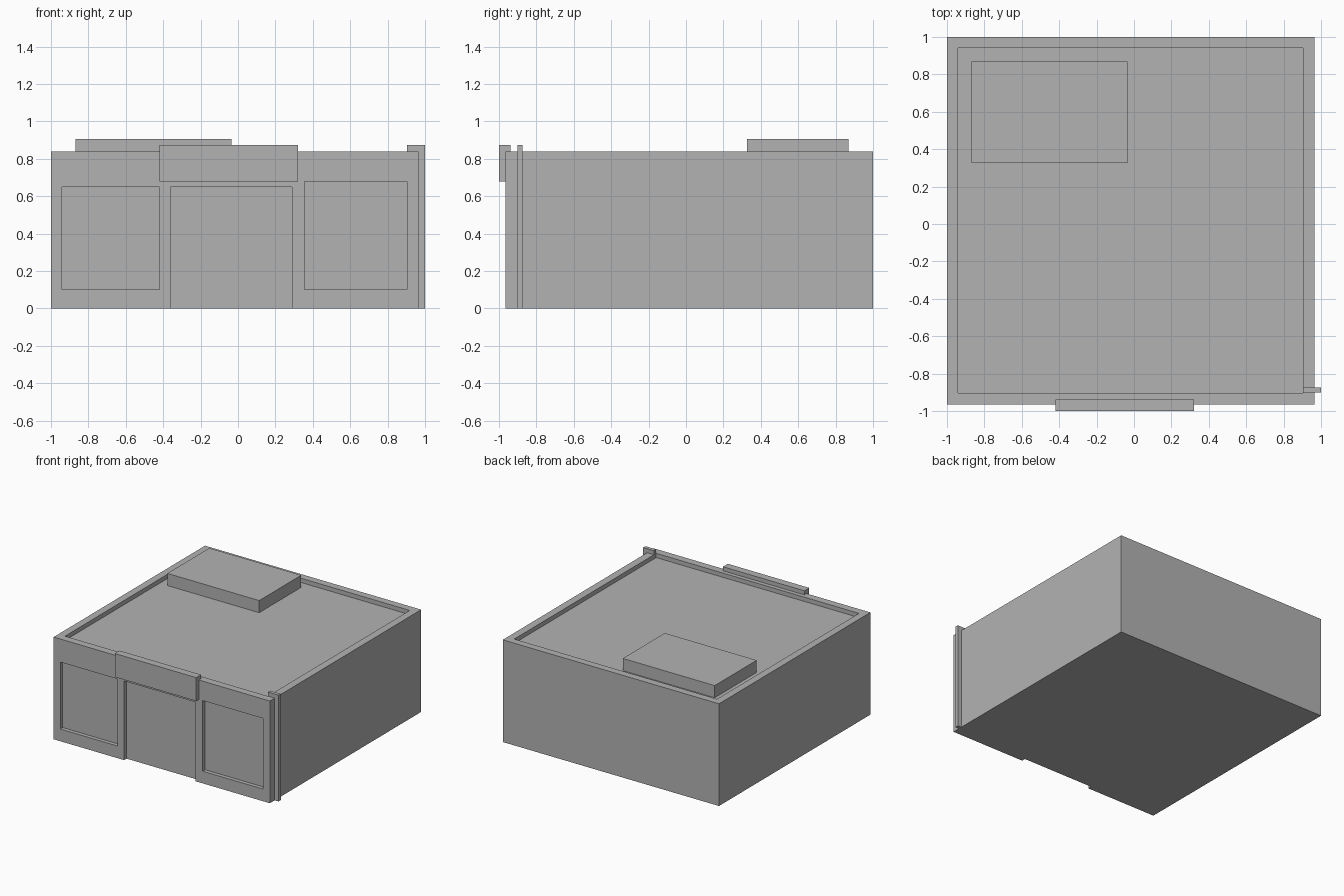
import bpy
import bmesh

cube = bpy.data.objects.get("Cube")
if cube:
    bpy.data.objects.remove(cube, do_unlink=True)

grey = bpy.data.materials.new("plain grey")
grey.use_nodes = True
grey.diffuse_color = (0.45, 0.45, 0.45, 1)
grey.node_tree.nodes["Principled BSDF"].inputs["Base Color"].default_value = grey.diffuse_color


def box(name, x, y, z):
    """Axis-aligned box given its (low, high) range on each axis."""
    bm = bmesh.new()
    bmesh.ops.create_cube(bm, size=1)
    for v in bm.verts:
        v.co = [r[0] if c < 0 else r[1] for c, r in zip(v.co, (x, y, z))]
    mesh = bpy.data.meshes.new(name)
    bm.to_mesh(mesh)
    bm.free()
    mesh.materials.append(grey)
    obj = bpy.data.objects.new(name, mesh)
    bpy.context.collection.objects.link(obj)
    return obj


def carve(target, cutter):
    """Cut the box out of the target, then discard the cutter."""
    cutter.hide_render = True
    mod = target.modifiers.new("cut", 'BOOLEAN')
    mod.operation = 'DIFFERENCE'
    mod.solver = 'EXACT'
    mod.object = cutter
    bpy.context.view_layer.objects.active = target
    bpy.ops.object.modifier_apply(modifier=mod.name)
    bpy.data.objects.remove(cutter, do_unlink=True)


FRONT = -0.965
ROOF = 0.805
recess = (FRONT - 0.1, FRONT + 0.032)

# Building block with a sunken roof behind a parapet
building = box("building", (-1, 0.965), (FRONT, 1), (0, 0.84))
carve(building, box("roof_cutter", (-0.94, 0.903), (-0.903, 0.94), (ROOF, 1)))

# Shallow shopfront openings
openings = {
    "left_window_cutter": ((0.355, 0.903), (0.1, 0.68)),
    "door_cutter": ((-0.36, 0.29), (-0.1, 0.65)),
    "right_window_cutter": ((-0.94, -0.42), (0.1, 0.65)),
}
for name, (x, z) in openings.items():
    carve(building, box(name, x, recess, z))

# Sign board over the door
box("sign_board", (-0.42, 0.32), (-1, -0.937), (0.68, 0.873))

# Downpipe on the left wall, reaching over the parapet
box("downpipe", (0.903, 1), (-0.902, -0.873), (0, 0.873))

# Roof unit
box("roof_unit", (-0.87, -0.035), (0.325, 0.87), (ROOF, 0.905))
